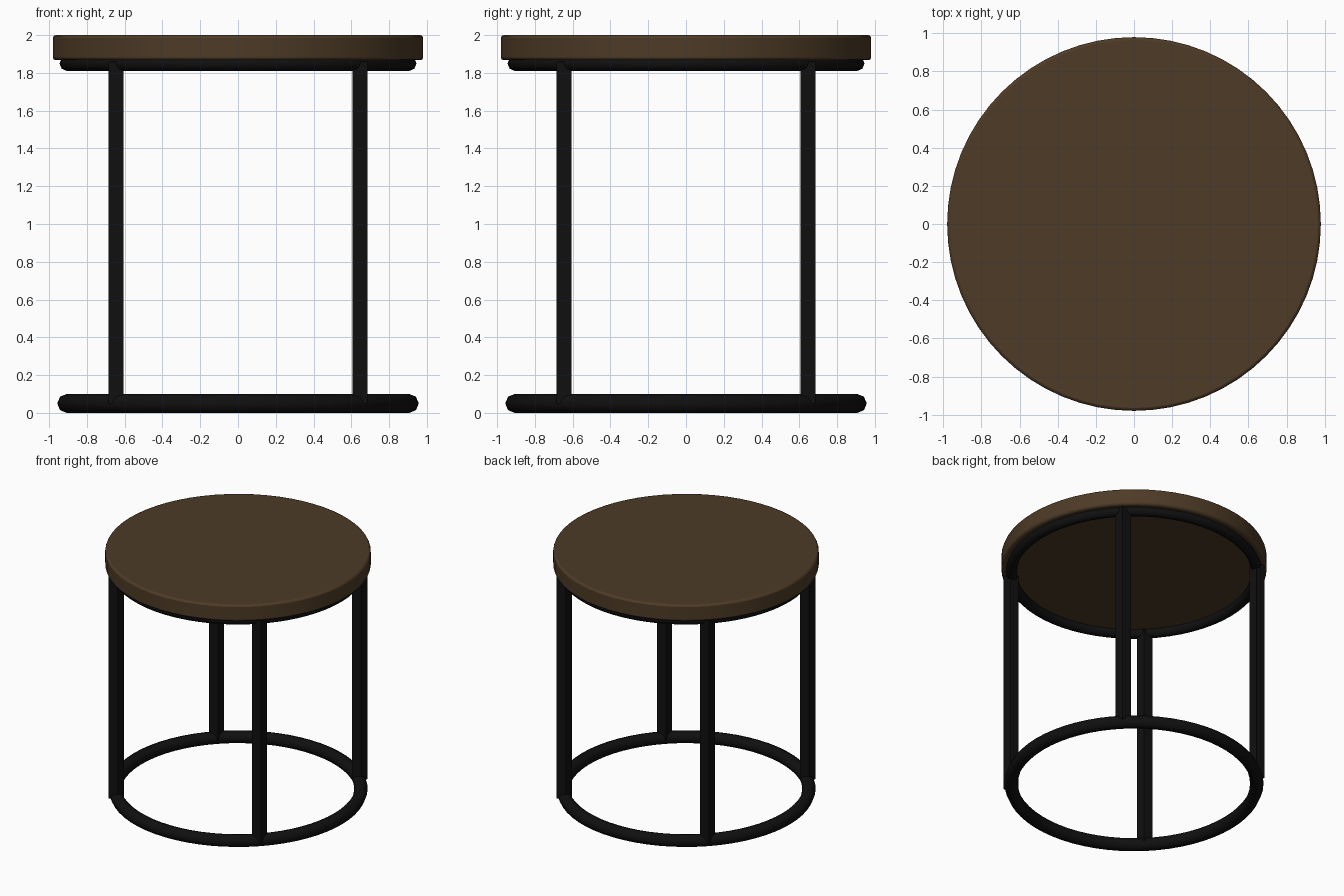
import bpy, math

if "Cube" in bpy.data.objects:
    bpy.data.objects.remove(bpy.data.objects["Cube"])


def material(name, rgb):
    m = bpy.data.materials.new(name)
    m.diffuse_color = (*rgb, 1)
    m.use_nodes = True
    m.node_tree.nodes["Principled BSDF"].inputs["Base Color"].default_value = m.diffuse_color
    return m


wood = material("dark_wood", (0.075, 0.043, 0.019))
metal = material("black_metal", (0.005, 0.005, 0.005))


def finish(name, mat):
    ob = bpy.context.object
    ob.name = name
    ob.data.materials.append(mat)
    return ob


# Round wooden top with a softened rim
bpy.ops.mesh.primitive_cylinder_add(vertices=64, radius=0.98, depth=0.133,
                                    location=(0, 0, 1.9335))
top = finish("table_top", wood)
bevel = top.modifiers.new("rim_bevel", 'BEVEL')
bevel.width = 0.015
bevel.segments = 2
bevel.limit_method = 'ANGLE'
bpy.ops.object.shade_smooth_by_angle(angle=math.radians(35))


# Tubular rings at floor level and under the top
def ring(name, z, major, minor):
    bpy.ops.mesh.primitive_torus_add(major_segments=64, minor_segments=8,
                                     major_radius=major, minor_radius=minor,
                                     location=(0, 0, z))
    finish(name, metal)
    bpy.ops.object.shade_smooth_by_angle(angle=math.radians(50))


ring("base_ring", 0.05, 0.907, 0.05)
ring("upper_ring", 1.85, 0.905, 0.04)

# Four square legs on the diagonals
z0, z1 = 0.05, 1.86
for sx, side in ((-1, "left"), (1, "right")):
    for sy, end in ((-1, "front"), (1, "back")):
        bpy.ops.mesh.primitive_cube_add(size=1, location=(sx * 0.645, sy * 0.645, (z0 + z1) / 2))
        leg = finish(f"{end}_{side}_leg", metal)
        leg.scale = (0.08, 0.08, z1 - z0)
